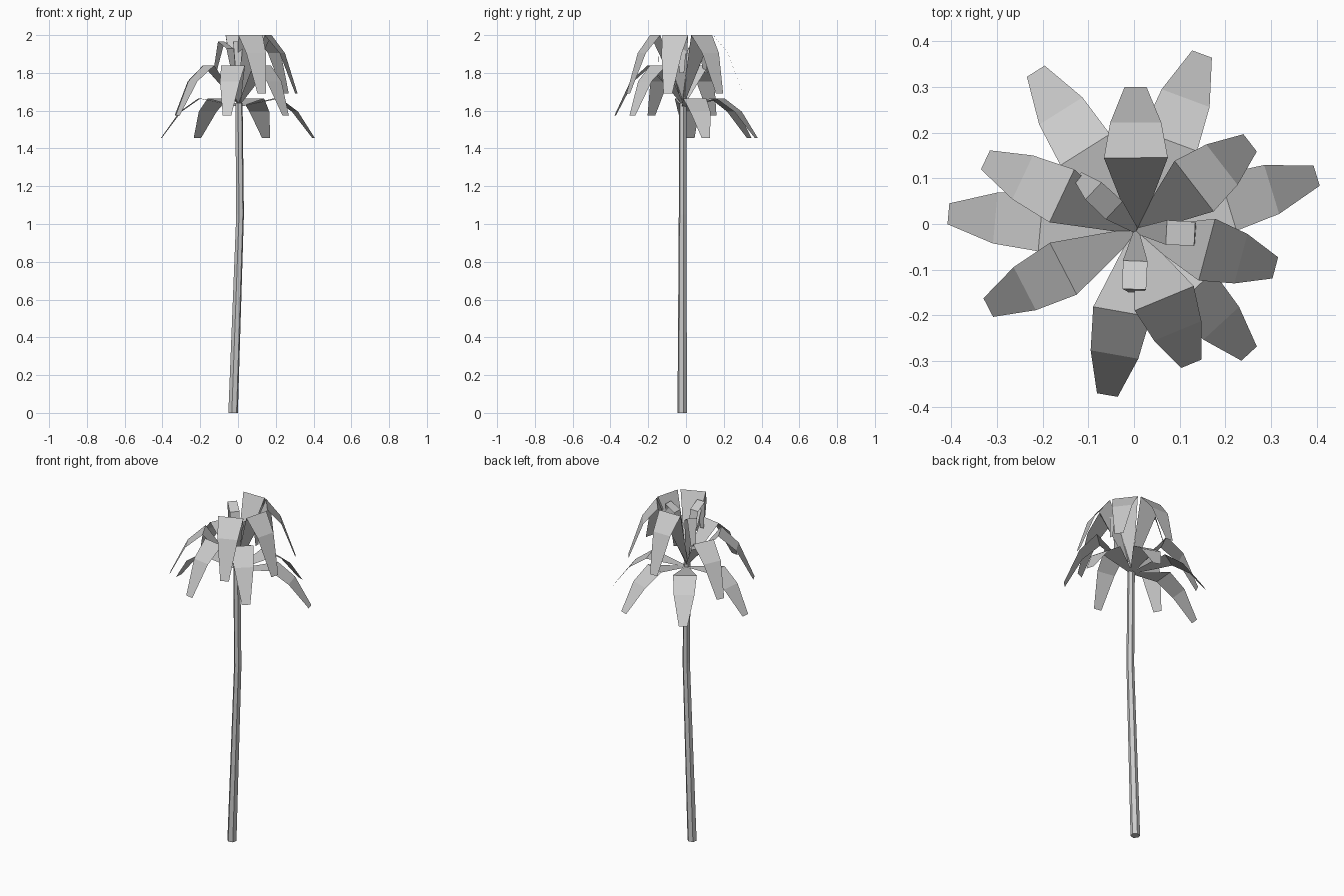
import bpy, bmesh, math
from mathutils import Vector

if "Cube" in bpy.data.objects:
    bpy.data.objects.remove(bpy.data.objects["Cube"])

# One plain grey for the whole model
grey = bpy.data.materials.new("plain grey")
grey.diffuse_color = (0.6, 0.6, 0.6, 1)
grey.use_nodes = True
grey.node_tree.nodes["Principled BSDF"].inputs["Base Color"].default_value = grey.diffuse_color

CX, CY = 0.005, -0.015   # crown centre


def finish(bm, name):
    me = bpy.data.meshes.new(name)
    bm.to_mesh(me)
    bm.free()
    me.materials.append(grey)
    ob = bpy.data.objects.new(name, me)
    bpy.context.collection.objects.link(ob)
    return ob


# Trunk: slightly bent six-sided tube, closed at both ends
def trunk(path, sides=6):
    bm = bmesh.new()
    rings = []
    for x, y, z, r in path:
        rings.append([bm.verts.new((x + r * math.cos(2 * math.pi * (i + 0.25) / sides),
                                    y + r * math.sin(2 * math.pi * (i + 0.25) / sides), z))
                      for i in range(sides)])
    for a, b in zip(rings, rings[1:]):
        for i in range(sides):
            j = (i + 1) % sides
            bm.faces.new((a[i], a[j], b[j], b[i]))
    bm.faces.new(rings[0][::-1])
    bm.faces.new(rings[-1])
    finish(bm, "trunk")


# Leaf: flat strip following (radius, height, half width) points
def leaf(name, angle, profile):
    a = math.radians(angle)
    out = Vector((math.cos(a), math.sin(a), 0))
    side = Vector((-out.y, out.x, 0))
    bm = bmesh.new()
    rows = []
    for r, z, w in profile:
        c = Vector((CX, CY, z)) + out * r
        rows.append((bm.verts.new(c - side * w), bm.verts.new(c + side * w)))
    for p, q in zip(rows, rows[1:]):
        bm.faces.new((p[0], q[0], q[1], p[1]))
    finish(bm, name)


trunk([(-0.026, -0.020, 0, 0.026),
       (0.011, -0.018, 1.05, 0.021),
       (0.005, -0.018, 1.64, 0.020)])

# Three tiers of four large leaves, spiralling round the crown
tiers = {
    "lower_leaf": (17, [(0.0, 1.62, 0.008), (0.21, 1.665, 0.064),
                        (0.31, 1.595, 0.056), (0.413, 1.455, 0.023)]),
    "middle_leaf": (154.8, [(0.0, 1.63, 0.008), (0.18, 1.84, 0.064),
                            (0.275, 1.755, 0.053), (0.365, 1.575, 0.023)]),
    "upper_leaf": (292.5, [(0.0, 1.64, 0.008), (0.16, 2.0, 0.07),
                           (0.237, 1.905, 0.056), (0.315, 1.69, 0.024)]),
}
for name, (start, profile) in tiers.items():
    for i in range(4):
        leaf(f"{name}_{i + 1}", start + 52.6 * i, profile)

# Three small young leaves in the middle
for i, (angle, tip) in enumerate([(137, 0.175), (268, 0.135), (357, 0.135)]):
    leaf(f"young_leaf_{i + 1}", angle,
         [(0.0, 1.64, 0.006), (0.066, 1.93, 0.027), (0.128, 1.965, 0.026), (tip, 1.80, 0.012)])
